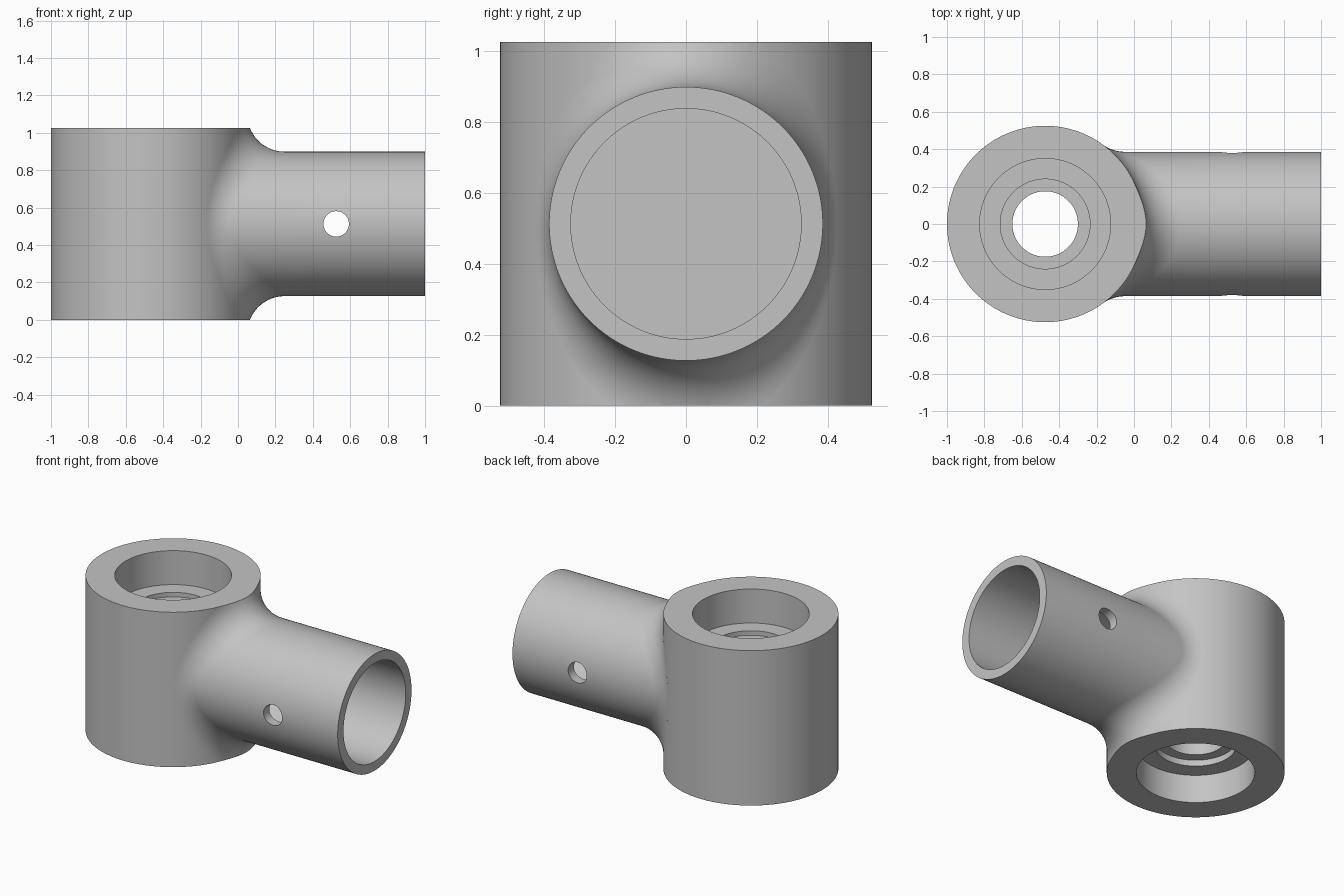
import bpy, bmesh, math
from mathutils import Vector

if "Cube" in bpy.data.objects:
    bpy.data.objects.remove(bpy.data.objects["Cube"])

SEG = 128
AXIS_X, HEAD_R, HEIGHT = -0.475, 0.525, 1.025
MID_Z = HEIGHT / 2
PIPE_R, BORE_R, PIPE_END, BORE_END = 0.386, 0.325, 1.0, 0.06
FILLET = 0.2

grey = bpy.data.materials.new("plain grey")
grey.use_nodes = True
color = (0.55, 0.55, 0.55, 1)
grey.diffuse_color = color
grey.node_tree.nodes["Principled BSDF"].inputs["Base Color"].default_value = color


def make_object(name, bm):
    bmesh.ops.recalc_face_normals(bm, faces=bm.faces)
    mesh = bpy.data.meshes.new(name)
    bm.to_mesh(mesh)
    bm.free()
    mesh.materials.append(grey)
    obj = bpy.data.objects.new(name, mesh)
    bpy.context.collection.objects.link(obj)
    return obj


def select_only(obj):
    bpy.ops.object.select_all(action='DESELECT')
    obj.select_set(True)
    bpy.context.view_layer.objects.active = obj


def smooth(obj):
    select_only(obj)
    bpy.ops.object.shade_smooth_by_angle(angle=math.radians(30))


def bridge(bm, a, b):
    for i in range(SEG):
        j = (i + 1) % SEG
        bm.faces.new((a[i], a[j], b[j], b[i]))


def fan(bm, ring, point):
    tip = bm.verts.new(point)
    for i in range(SEG):
        bm.faces.new((ring[i], ring[(i + 1) % SEG], tip))


angles = [2 * math.pi * i / SEG for i in range(SEG)]

# Head: turned profile with stepped bores at both ends
profile = [(HEAD_R, 0), (HEAD_R, HEIGHT), (0.35, HEIGHT), (0.35, 0.8),
           (0.24, 0.8), (0.24, 0.77), (0.175, 0.77), (0.175, 0.225),
           (0.24, 0.225), (0.24, 0.185), (0.35, 0.185), (0.35, 0)]
bm = bmesh.new()
rings = [[bm.verts.new((AXIS_X + r * math.cos(a), r * math.sin(a), z)) for a in angles]
         for r, z in profile]
for k, ring in enumerate(rings):
    bridge(bm, ring, rings[(k + 1) % len(rings)])
smooth(make_object("bored_head", bm))


def fillet_point(a, t):
    """Point on a ball rolled between pipe (t=0) and head (t=1)."""
    reach = PIPE_R + FILLET
    y, z = reach * math.cos(a), MID_Z + reach * math.sin(a)
    out = math.sqrt((HEAD_R + FILLET) ** 2 - y * y)
    center = Vector((AXIS_X + out, y, z))
    to_pipe = Vector((0, -math.cos(a), -math.sin(a)))
    to_head = Vector((-out, -y, 0)).normalized()
    return center + FILLET * to_pipe.slerp(to_head, t)


# Hollow arm: blind bore, lip, outer wall, then the blend into the head
bm = bmesh.new()


def circle(x, r):
    return [bm.verts.new((x, r * math.cos(a), MID_Z + r * math.sin(a))) for a in angles]


rings = [circle(x, BORE_R) for x in (BORE_END, 0.42, 0.63, PIPE_END)]
rings += [circle(x, PIPE_R) for x in (PIPE_END, 0.63, 0.42)]
STEPS = 14
for k in range(STEPS + 1):
    rings.append([bm.verts.new(fillet_point(a, k / STEPS)) for a in angles])
for a, b in zip(rings, rings[1:]):
    bridge(bm, a, b)
fan(bm, rings[0], (BORE_END, 0, MID_Z))
fan(bm, rings[-1], (-0.06, 0, MID_Z))

# Trim the blend flush with the two end faces of the head
for z, side in ((HEIGHT, 1), (0, -1)):
    cut = bmesh.ops.bisect_plane(bm, geom=bm.verts[:] + bm.edges[:] + bm.faces[:],
                                 plane_co=(0, 0, z), plane_no=(0, 0, side), clear_outer=True)
    edges = [e for e in cut["geom_cut"] if isinstance(e, bmesh.types.BMEdge)]
    bmesh.ops.edgenet_fill(bm, edges=edges)
arm = make_object("hollow_arm", bm)

# Cross pin hole through both walls of the arm
bpy.ops.mesh.primitive_cylinder_add(vertices=48, radius=0.068, depth=1.2,
                                    location=(0.525, 0, MID_Z),
                                    rotation=(math.pi / 2, 0, 0))
cutter = bpy.context.object
cutter.name = "pin_hole_cutter"
cutter.data.materials.append(grey)
mod = arm.modifiers.new("pin_hole", 'BOOLEAN')
mod.operation = 'DIFFERENCE'
mod.solver = 'EXACT'
mod.object = cutter
select_only(arm)
bpy.ops.object.modifier_apply(modifier=mod.name)
bpy.data.objects.remove(cutter)
smooth(arm)
